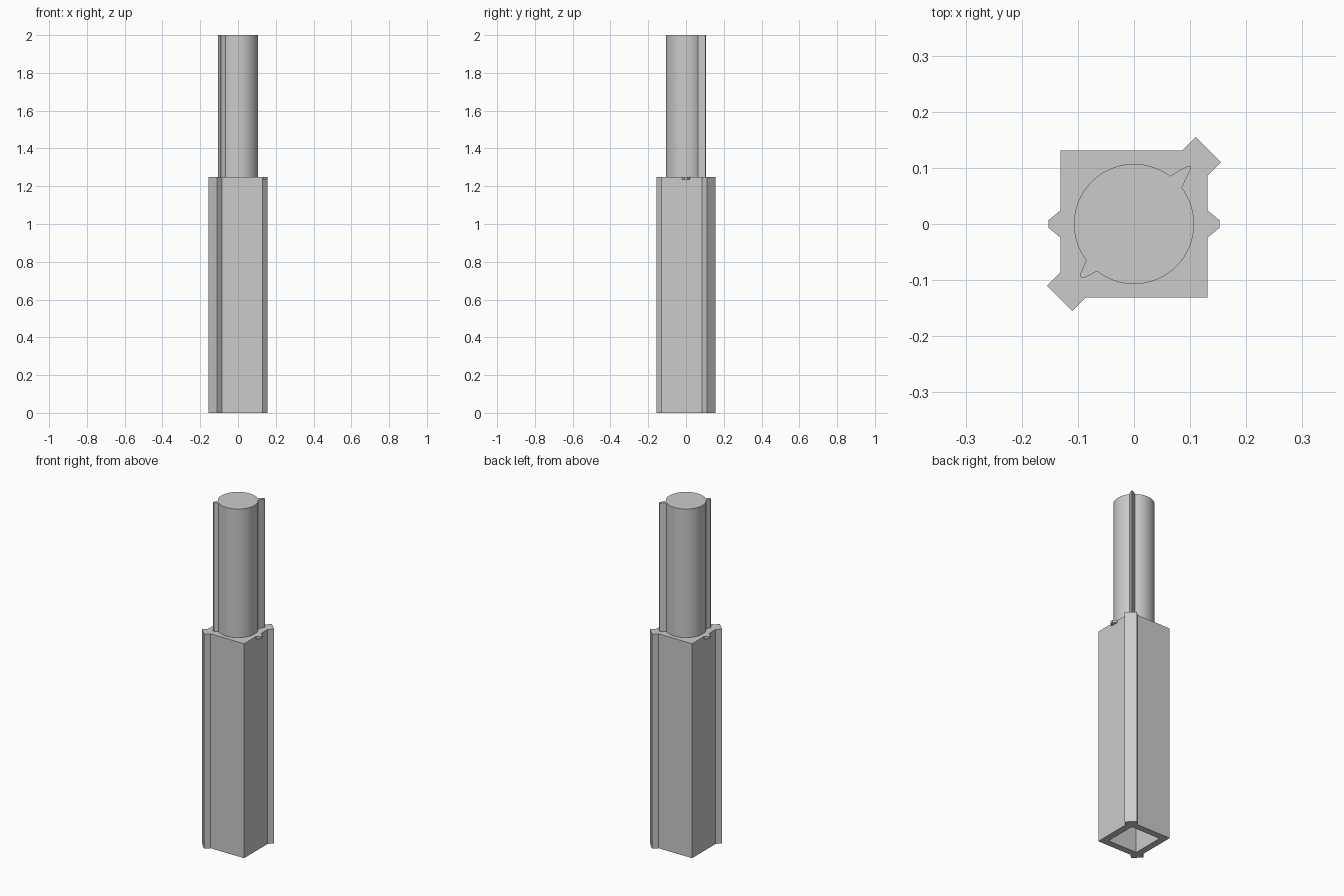
import bpy, bmesh
from math import radians, cos, sin

cube = bpy.data.objects.get("Cube")
if cube:
    bpy.data.objects.remove(cube, do_unlink=True)

grey = bpy.data.materials.new("plain grey")
grey.use_nodes = True
COLOUR = (0.6, 0.6, 0.6, 1)
grey.diffuse_color = COLOUR
grey.node_tree.nodes["Principled BSDF"].inputs["Base Color"].default_value = COLOUR


def prism(name, outline, z0, z1, pocket=None):
    """Extrude an outline upward; pocket = (half width, ceiling) hollows it from below."""
    bm = bmesh.new()
    low = [bm.verts.new((x, y, z0)) for x, y in outline]
    top = [bm.verts.new((x, y, z1)) for x, y in outline]
    n = len(outline)
    for i in range(n):
        j = (i + 1) % n
        bm.faces.new((low[i], low[j], top[j], top[i]))
    bm.faces.new(top)
    bottom = bm.faces.new(low[::-1])
    if pocket:
        # Replace the bottom with a rim around a square pocket
        half, ceiling = pocket
        bm.faces.remove(bottom)
        corners = [(-half, -half), (half, -half), (half, half), (-half, half)]
        rim = [bm.verts.new((x, y, z0)) for x, y in corners]
        deep = [bm.verts.new((x, y, ceiling)) for x, y in corners]
        for i in range(4):
            j = (i + 1) % 4
            bm.faces.new((rim[j], rim[i], deep[i], deep[j]))
        bm.faces.new(deep[::-1])
        loops = [bm.edges.get((vs[i], vs[(i + 1) % len(vs)]))
                 for vs in (low, rim) for i in range(len(vs))]
        bmesh.ops.triangle_fill(bm, edges=loops, use_beauty=True)
    bmesh.ops.recalc_face_normals(bm, faces=bm.faces)
    mesh = bpy.data.meshes.new(name)
    bm.to_mesh(mesh)
    bm.free()
    mesh.materials.append(grey)
    obj = bpy.data.objects.new(name, mesh)
    bpy.context.collection.objects.link(obj)
    return obj


def turned(points):
    """Half a turn about the vertical axis."""
    return [(-x, -y) for x, y in points]


# Hollow square sleeve with a ridge along two opposite corners
S = 0.131
half_sleeve = [(S, -S), (S, 0.086), (0.155, 0.11), (0.11, 0.155), (0.086, S)]
prism("square_sleeve", half_sleeve + turned(half_sleeve), 0, 1.25, pocket=(0.093, 1.2))

# Round shaft with two pointed ribs, as one outline
R = 0.107


def arc(start, end, steps=36):
    angles = [radians(start + (end - start) * i / steps) for i in range(steps + 1)]
    return [(R * cos(a), R * sin(a)) for a in angles]


rib = [(0.093, 0.081), (0.101, 0.097), (0.102, 0.102), (0.098, 0.104), (0.081, 0.096)]
small_rib = [(-0.091, -0.079), (-0.096, -0.089), (-0.095, -0.094)]
small_rib = small_rib + [(y, x) for x, y in small_rib[::-1]]
shaft = prism("ribbed_shaft", rib + arc(53, 217) + small_rib + arc(232, 397), 1.25, 2)

# Small snap tabs on both sides of the sleeve
tab = [(0.128, -0.025), (0.152, -0.007), (0.152, 0.007), (0.128, 0.025)]
tab[0:1] = [(0.128, -0.022), (0.134, -0.022)]
tab[-1:] = [(0.134, 0.022), (0.128, 0.022)]
prism("left_tab", tab, 1.236, 1.25)
prism("right_tab", turned(tab), 1.236, 1.25)

# Smooth the round surface only
bpy.ops.object.select_all(action="DESELECT")
shaft.select_set(True)
bpy.context.view_layer.objects.active = shaft
bpy.ops.object.shade_smooth_by_angle(angle=radians(20))
